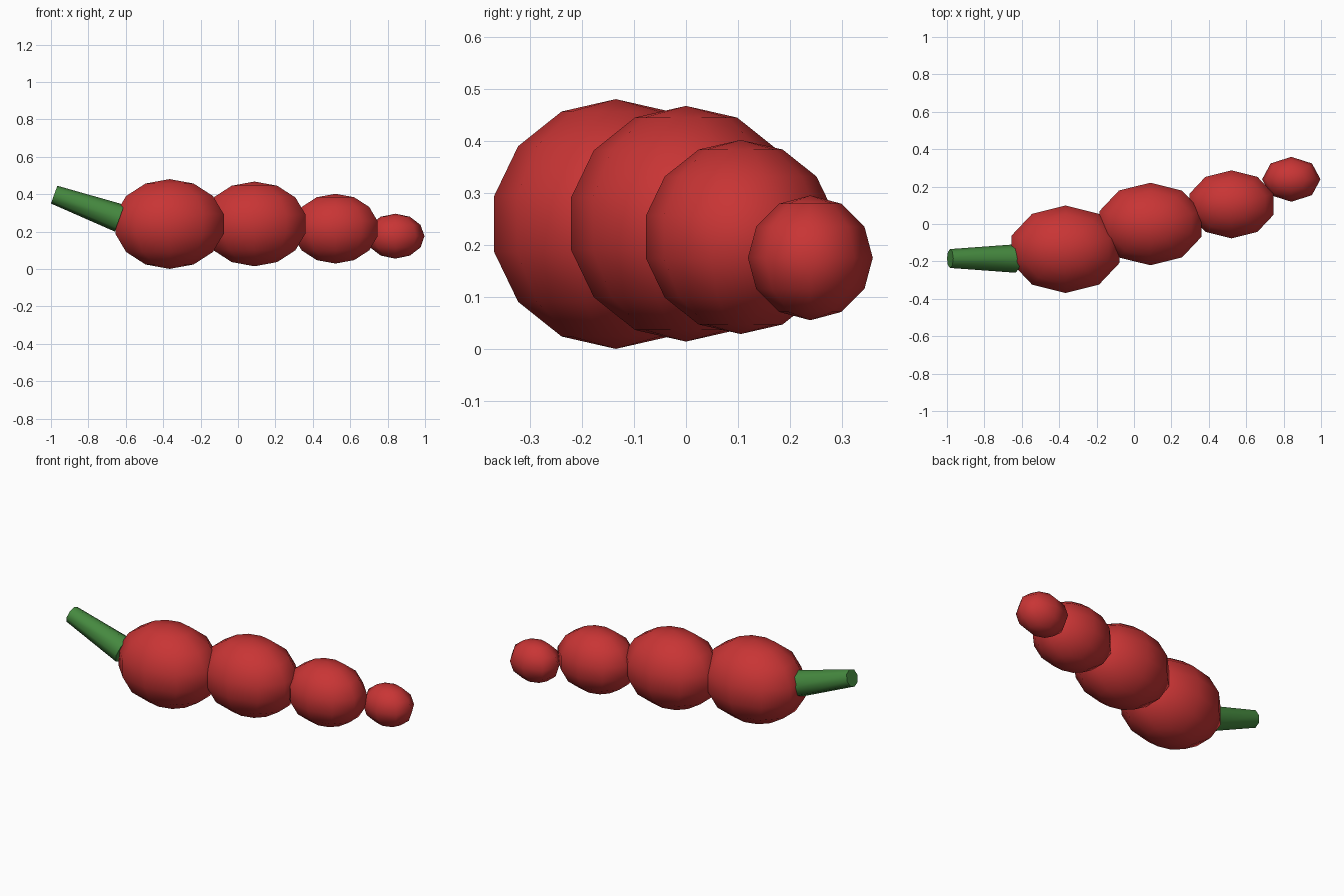
import bpy
from mathutils import Vector

if "Cube" in bpy.data.objects:
    bpy.data.objects.remove(bpy.data.objects["Cube"])


def material(name, color):
    m = bpy.data.materials.new(name)
    m.diffuse_color = color
    m.use_nodes = True
    m.node_tree.nodes["Principled BSDF"].inputs["Base Color"].default_value = m.diffuse_color
    return m


red = material("red_skin", (0.58, 0.035, 0.035, 1))
green = material("green_stalk", (0.06, 0.25, 0.05, 1))

# Fruit body: four stretched low-poly lobes shrinking towards the tip
lobes = [  # centre, radius, segments, rings
    ((-0.366, -0.135, 0.241), 0.240, 10, 7),
    ((0.088, 0.0, 0.2415), 0.2265, 10, 7),
    ((0.521, 0.105, 0.216), 0.1865, 10, 7),
    ((0.841, 0.239, 0.176), 0.120, 8, 6),
]
for i, (centre, r, segments, rings) in enumerate(lobes, 1):
    bpy.ops.mesh.primitive_uv_sphere_add(segments=segments, ring_count=rings,
                                         radius=r, location=centre)
    lobe = bpy.context.object
    lobe.name = f"body_lobe_{i}"
    lobe.scale.x = 1.3
    bpy.ops.object.transform_apply(location=False, rotation=False, scale=True)
    bpy.ops.object.shade_smooth()
    lobe.data.materials.append(red)

# Stalk: tapered cylinder rising away from the widest lobe
base = Vector((-0.633, -0.184, 0.272))
tip = Vector((-0.983, -0.185, 0.398))
axis = tip - base
bpy.ops.mesh.primitive_cone_add(vertices=8, radius1=0.076, radius2=0.0505,
                                depth=axis.length, location=(base + tip) / 2)
stalk = bpy.context.object
stalk.name = "stalk"
stalk.rotation_euler = (0, -axis.angle(Vector((0, 0, 1))), 0)
bpy.ops.object.shade_smooth_by_angle(angle=0.9)
stalk.data.materials.append(green)
